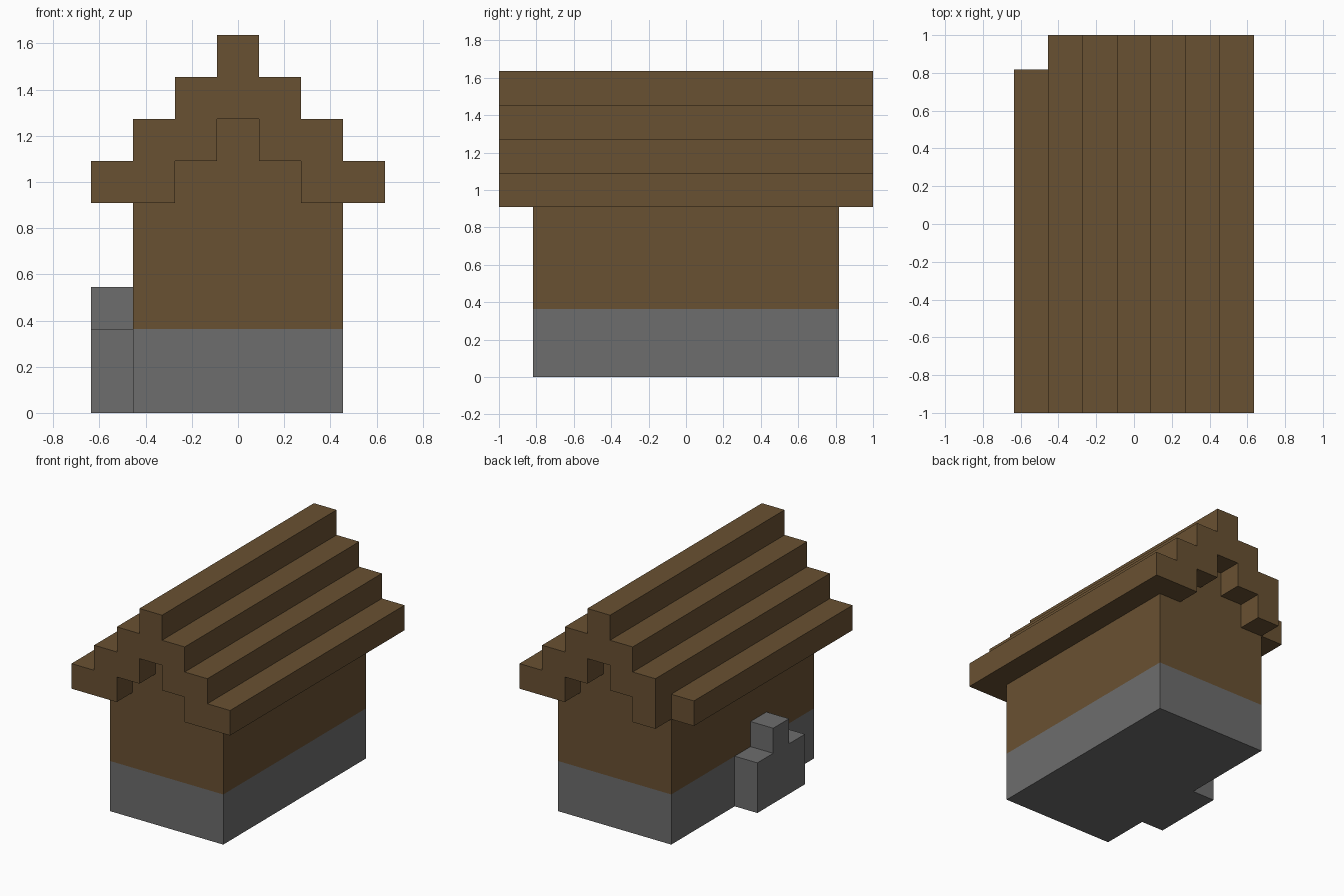
import bpy
import bmesh

cube = bpy.data.objects.get("Cube")
if cube:
    bpy.data.objects.remove(cube, do_unlink=True)

U = 2 / 11  # size of one block


def material(name, color):
    mat = bpy.data.materials.new(name)
    mat.use_nodes = True
    mat.diffuse_color = color
    bsdf = next(n for n in mat.node_tree.nodes if n.type == "BSDF_PRINCIPLED")
    bsdf.inputs["Base Color"].default_value = color
    bsdf.inputs["Roughness"].default_value = 1.0
    return mat


brown = material("brown_wood", (0.141, 0.082, 0.032, 1))
gray = material("gray_stone", (0.153, 0.153, 0.153, 1))


def prism(name, profile, y0, y1, mat):
    """Extrude an (x, z) outline, given in blocks, from y0 to y1."""
    bm = bmesh.new()
    face = bm.faces.new([bm.verts.new((x * U, y0 * U, z * U)) for x, z in profile])
    new = bmesh.ops.extrude_face_region(bm, geom=[face])["geom"]
    verts = [v for v in new if isinstance(v, bmesh.types.BMVert)]
    bmesh.ops.translate(bm, verts=verts, vec=(0, (y1 - y0) * U, 0))
    bmesh.ops.recalc_face_normals(bm, faces=bm.faces)
    mesh = bpy.data.meshes.new(name)
    bm.to_mesh(mesh)
    bm.free()
    mesh.materials.append(mat)
    obj = bpy.data.objects.new(name, mesh)
    bpy.context.collection.objects.link(obj)
    return obj


def rect(x0, x1, z0, z1):
    return [(x0, z0), (x1, z0), (x1, z1), (x0, z1)]


def stairs(x, z, end):
    """Steps climbing inward from half-width x at height z."""
    points = []
    while x >= end:
        points += [(x, z), (x, z + 1)]
        x, z = x - 1, z + 1
    return points


def mirrored(points):
    return [(-x, z) for x, z in reversed(points)]


# Stone foundation
prism("foundation", rect(-2.5, 2.5, 0, 2), -4.5, 4.5, gray)

# Wooden walls with stepped gables
gable = stairs(1.5, 5, 0.5)
half_wall = [(2.5, 2), (2.5, 5)] + gable
prism("walls", half_wall + mirrored(half_wall), -4.5, 4.5, brown)

# Stepped roof, two blocks thick, without the right eave
outer = stairs(3.5, 5, 0.5)
outer_right = mirrored(stairs(2.5, 6, 0.5))[:-1] + [(-2.5, 5)]
prism("roof", outer + outer_right + mirrored(gable)[::-1] + gable[::-1], -5.5, 5.5, brown)

# Right eave, one block short at the back
prism("right_eave", rect(-3.5, -2.5, 5, 6), -5.5, 4.5, brown)

# Stone buttress on the right wall with a raised middle block
prism("buttress", rect(-3.5, -2.5, 0, 2), -2.5, 0.5, gray)
prism("buttress_cap", rect(-3.5, -2.5, 2, 3), -1.5, -0.5, gray)
